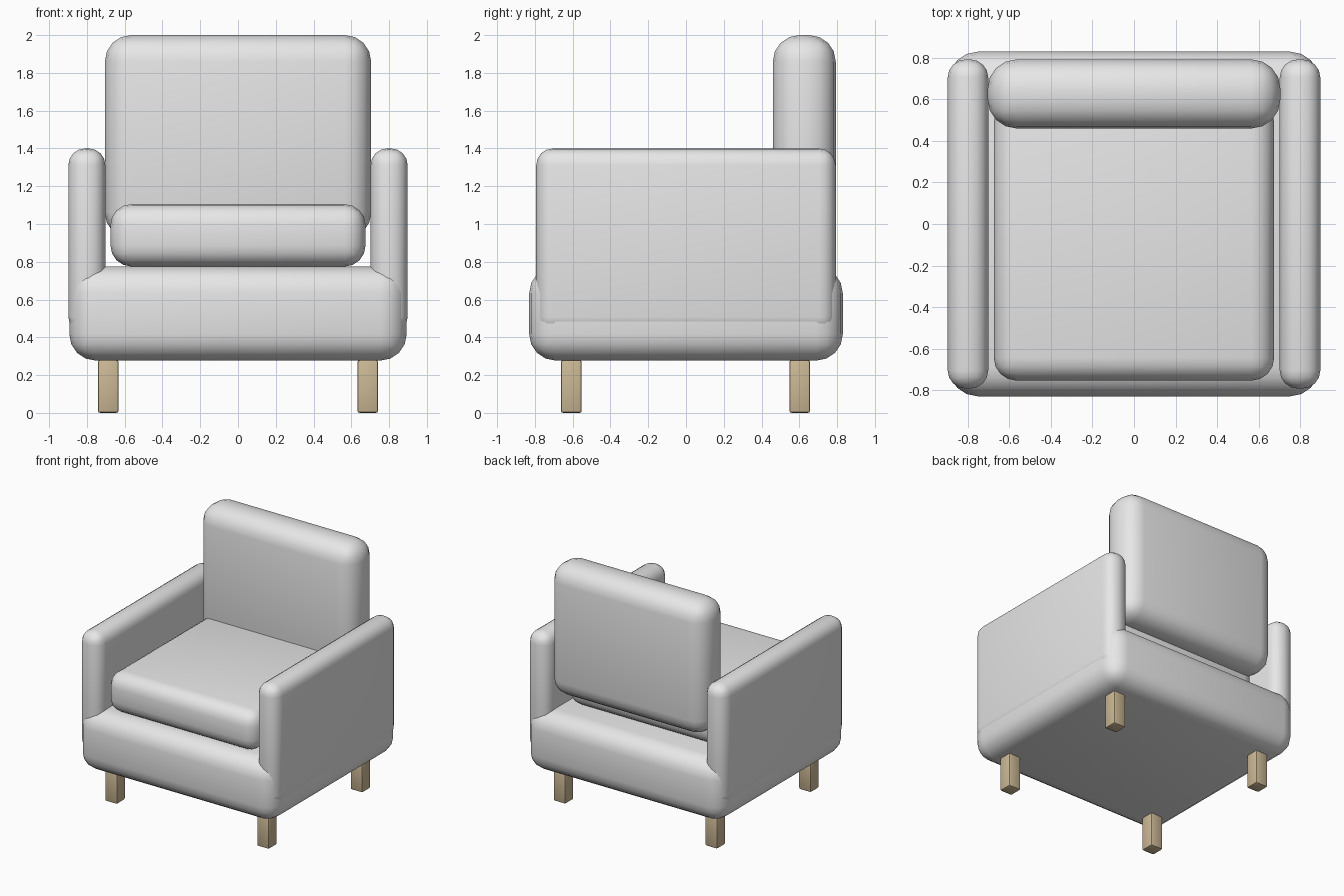
import bpy
import bmesh
import math

if "Cube" in bpy.data.objects:
    bpy.data.objects.remove(bpy.data.objects["Cube"])


def material(name, rgb):
    m = bpy.data.materials.new(name)
    m.diffuse_color = (*rgb, 1)
    m.use_nodes = True
    m.node_tree.nodes["Principled BSDF"].inputs["Base Color"].default_value = m.diffuse_color
    return m


GREY = material("grey fabric", (0.8, 0.8, 0.8))
WOOD = material("light wood", (0.60, 0.48, 0.30))


def soft_box(name, lo, hi, radius, segments, mat):
    """Box between two corners with rounded edges."""
    bm = bmesh.new()
    bmesh.ops.create_cube(bm, size=1)
    for v in bm.verts:
        v.co = [(a + b) / 2 + c * (b - a) for a, b, c in zip(lo, hi, v.co)]
    bmesh.ops.bevel(bm, geom=bm.edges[:], offset=radius, segments=segments,
                    profile=0.5, affect='EDGES', clamp_overlap=True)
    me = bpy.data.meshes.new(name)
    bm.to_mesh(me)
    bm.free()
    me.materials.append(mat)
    ob = bpy.data.objects.new(name, me)
    bpy.context.collection.objects.link(ob)
    bpy.ops.object.select_all(action='DESELECT')
    ob.select_set(True)
    bpy.context.view_layer.objects.active = ob
    bpy.ops.object.shade_smooth_by_angle(angle=math.radians(35))
    return ob


# Upholstered body
soft_box("base", (-0.893, -0.83, 0.277), (0.893, 0.83, 0.775), 0.14, 4, GREY)
soft_box("seat_cushion", (-0.675, -0.755, 0.775), (0.675, 0.60, 1.105), 0.11, 4, GREY)
soft_box("backrest", (-0.705, 0.46, 0.92), (0.705, 0.793, 2.0), 0.14, 4, GREY)

# Arms, one on each side
for side, x in (("left", -0.8), ("right", 0.8)):
    soft_box(side + "_arm", (x - 0.098, -0.793, 0.42), (x + 0.098, 0.793, 1.4),
             0.088, 4, GREY)

# Four wooden legs
for side, x in (("left", -0.687), ("right", 0.687)):
    for end, y in (("front", -0.607), ("back", 0.602)):
        soft_box(f"{end}_{side}_leg", (x - 0.055, y - 0.055, 0.0),
                 (x + 0.055, y + 0.055, 0.28), 0.012, 2, WOOD)
